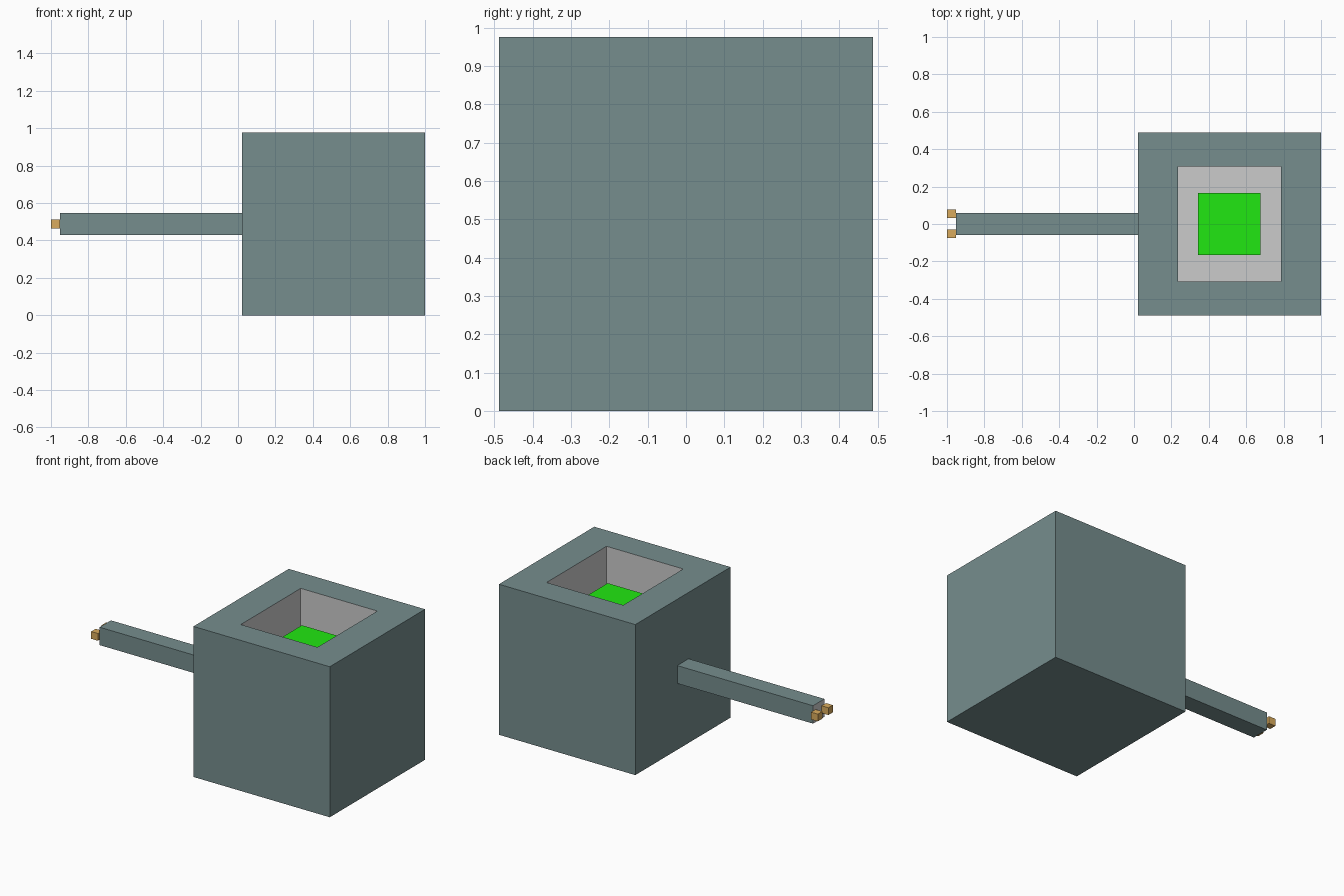
import bpy, bmesh
from mathutils import Vector

if "Cube" in bpy.data.objects:
    bpy.data.objects.remove(bpy.data.objects["Cube"])


def material(name, rgb):
    m = bpy.data.materials.new(name)
    m.diffuse_color = (*rgb, 1)
    m.use_nodes = True
    m.node_tree.nodes["Principled BSDF"].inputs["Base Color"].default_value = m.diffuse_color
    return m


SLATE = material("slate", (0.18, 0.268, 0.27))
GREY = material("pale_grey", (0.8, 0.79, 0.78))
GREEN = material("green", (0.015, 0.8, 0.006))
BRASS = material("brass", (0.7, 0.41, 0.11))


def box(name, lo, hi, *mats, edit=None):
    """Axis-aligned box between two corners, with an optional bmesh edit."""
    lo, hi = Vector(lo), Vector(hi)
    bm = bmesh.new()
    bmesh.ops.create_cube(bm, size=1)
    for v in bm.verts:
        v.co = (lo + hi) / 2 + v.co * (hi - lo)
    if edit:
        edit(bm)
    mesh = bpy.data.meshes.new(name)
    bm.to_mesh(mesh)
    bm.free()
    for m in mats:
        mesh.materials.append(m)
    ob = bpy.data.objects.new(name, mesh)
    bpy.context.collection.objects.link(ob)
    return ob


def facing(bm, direction):
    bm.normal_update()
    return max(bm.faces, key=lambda f: f.normal.dot(Vector(direction)))


# Square pit: inset the top face, fit it to the opening, extrude it down
PIT_FLOOR = 0.488
CX = 0.51


def sink_pit(bm):
    top = facing(bm, (0, 0, 1))
    bmesh.ops.inset_region(bm, faces=[top], thickness=0.2)
    for v in top.verts:
        v.co.x = CX + (0.275 if v.co.x > CX else -0.275)
        v.co.y = 0.307 if v.co.y > 0 else -0.307
    walls = bmesh.ops.extrude_discrete_faces(bm, faces=[top])["faces"]
    floor = walls[0]
    for v in floor.verts:
        v.co.z = PIT_FLOOR
    for f in {f for v in floor.verts for f in v.link_faces}:
        f.material_index = 1


box("housing", (0.022, -0.488, 0), (1, 0.488, 0.976), SLATE, GREY, edit=sink_pit)

# Green block standing in the pit
box("green_block", (CX - 0.167, -0.165, PIT_FLOOR), (CX + 0.167, 0.165, 0.82), GREEN)


# Arm with a pale end face
def pale_end(bm):
    facing(bm, (-1, 0, 0)).material_index = 1


box("arm", (-0.952, -0.058, 0.43), (0.022, 0.058, 0.546), SLATE, GREY, edit=pale_end)

# Pair of contacts at the arm tip
for side, y in (("left", 0.055), ("right", -0.053)):
    box(side + "_contact", (-1, y - 0.023, 0.465), (-0.952, y + 0.023, 0.512), BRASS)
